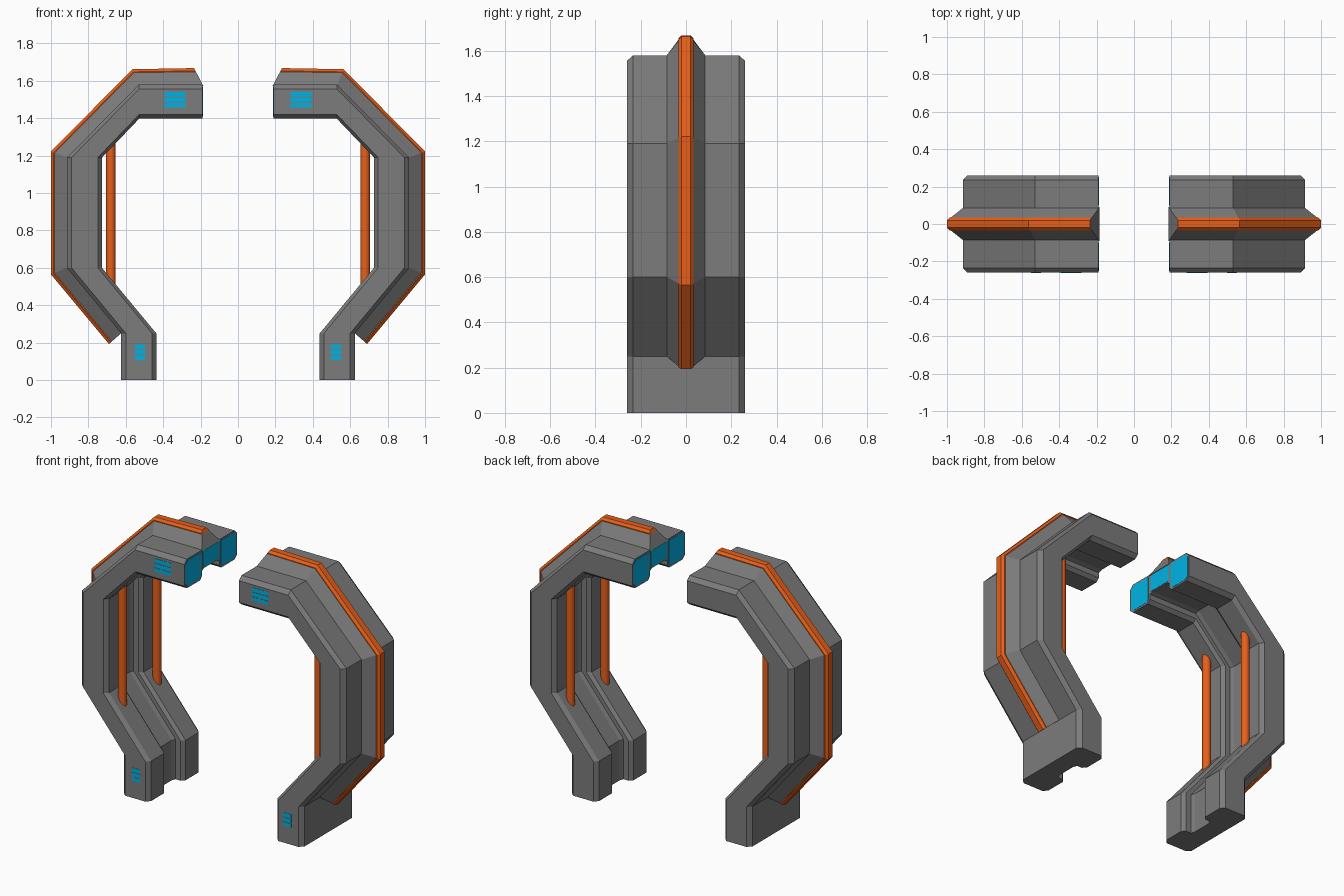
import bpy, bmesh

if "Cube" in bpy.data.objects:
    bpy.data.objects.remove(bpy.data.objects["Cube"])


def material(name, color):
    m = bpy.data.materials.new(name)
    m.diffuse_color = color
    m.use_nodes = True
    m.node_tree.nodes["Principled BSDF"].inputs["Base Color"].default_value = m.diffuse_color
    return m


GREY = material("dark grey", (0.2, 0.2, 0.2, 1))
ORANGE = material("orange", (0.8, 0.115, 0.01, 1))
TEAL = material("teal", (0.0, 0.45, 0.78, 1))


def finish(name, bm, mat):
    """Make the object and mirror it to the other arm."""
    bmesh.ops.recalc_face_normals(bm, faces=bm.faces)
    me = bpy.data.meshes.new(name)
    bm.to_mesh(me)
    bm.free()
    ob = bpy.data.objects.new(name, me)
    bpy.context.collection.objects.link(ob)
    me.materials.append(mat)
    ob.modifiers.new("Mirror", 'MIRROR').use_mirror_merge = False
    return ob


def loft(name, section, stations, mat):
    """section: half outline (y, s); s runs from first to second point of each station."""
    full = section + [(-y, s) for y, s in reversed(section)]
    bm = bmesh.new()
    rings = [[bm.verts.new((a[0] + (b[0] - a[0]) * s, y, a[1] + (b[1] - a[1]) * s))
              for y, s in full] for a, b in stations]
    n = len(full)
    for r, q in zip(rings, rings[1:]):
        for i in range(n):
            j = (i + 1) % n
            bm.faces.new((r[i], r[j], q[j], q[i]))
    bm.faces.new(rings[0])
    bm.faces.new(rings[-1])
    return finish(name, bm, mat)


def plate(bm, pts, offset):
    """Extrude a flat polygon by an offset vector."""
    f = bm.faces.new([bm.verts.new(p) for p in pts])
    ext = bmesh.ops.extrude_face_region(bm, geom=[f], use_keep_orig=True)
    vs = [v for v in ext["geom"] if isinstance(v, bmesh.types.BMVert)]
    bmesh.ops.translate(bm, verts=vs, vec=offset)


# Bent arm body: chamfered block with a channel along its inner side
inner = [(0.189, 1.398), (0.528, 1.398), (0.727, 1.19), (0.727, 0.60), (0.437, 0.25), (0.437, 0)]
outer = [(0.189, 1.58), (0.53, 1.58), (0.915, 1.19), (0.915, 0.60), (0.625, 0.25), (0.625, 0)]
body = [(0.06, 0.34), (0.085, 0.29), (0.085, 0.11), (0.105, 0.0), (0.235, 0.0),
        (0.26, 0.12), (0.26, 0.865), (0.235, 1.0)]
loft("arm_body", body, list(zip(inner, outer)), GREY)

# Raised spine on the outside, capped by an orange trim strip
tips = [(0.235, 1.668), (0.565, 1.662), (1.0, 1.222), (1.0, 0.565), (0.69, 0.193)]
spine_path = list(zip(outer, tips))
loft("outer_spine", [(0.09, -0.08), (0.085, 0.0), (0.022, 0.95)], spine_path, GREY)
loft("spine_trim", [(0.034, 0.77), (0.034, 0.83), (0.02, 1.0)], spine_path, ORANGE)

# Vertical rods bridging the inner bend
bm = bmesh.new()
for y in (-0.17, 0.17):
    rod = bmesh.ops.create_cone(bm, cap_ends=True, segments=16, radius1=0.025,
                                radius2=0.025, depth=0.82)
    bmesh.ops.translate(bm, verts=rod["verts"], vec=(0.68, y, 0.89))
rods = finish("inner_rods", bm, ORANGE)
bpy.context.view_layer.objects.active = rods
rods.select_set(True)
bpy.ops.object.shade_smooth_by_angle()

# Three coloured panels almost flush with the upper arm end
bm = bmesh.new()
side = [(0.098, 1.425), (0.111, 1.408), (0.231, 1.408), (0.25, 1.427),
        (0.25, 1.551), (0.231, 1.57), (0.098, 1.57)]
middle = [(-0.08, 1.57), (0.08, 1.57), (0.08, 1.465), (-0.08, 1.465)]
for outline in (side, [(-y, z) for y, z in side], middle):
    plate(bm, [(0.1875, y, z) for y, z in outline], (0.01, 0, 0))
finish("end_panels", bm, TEAL)

# Slotted lights on the front face, upper and lower groups
bm = bmesh.new()
for x0, x1, z0 in ((0.28, 0.394, 1.458), (0.496, 0.551, 0.108)):
    for k in range(3):
        a = z0 + k * 0.029
        b = a + 0.023
        plate(bm, [(x0, -0.2615, a), (x1, -0.2615, a), (x1, -0.2615, b), (x0, -0.2615, b)],
              (0, 0.01, 0))
finish("front_slot_lights", bm, TEAL)
